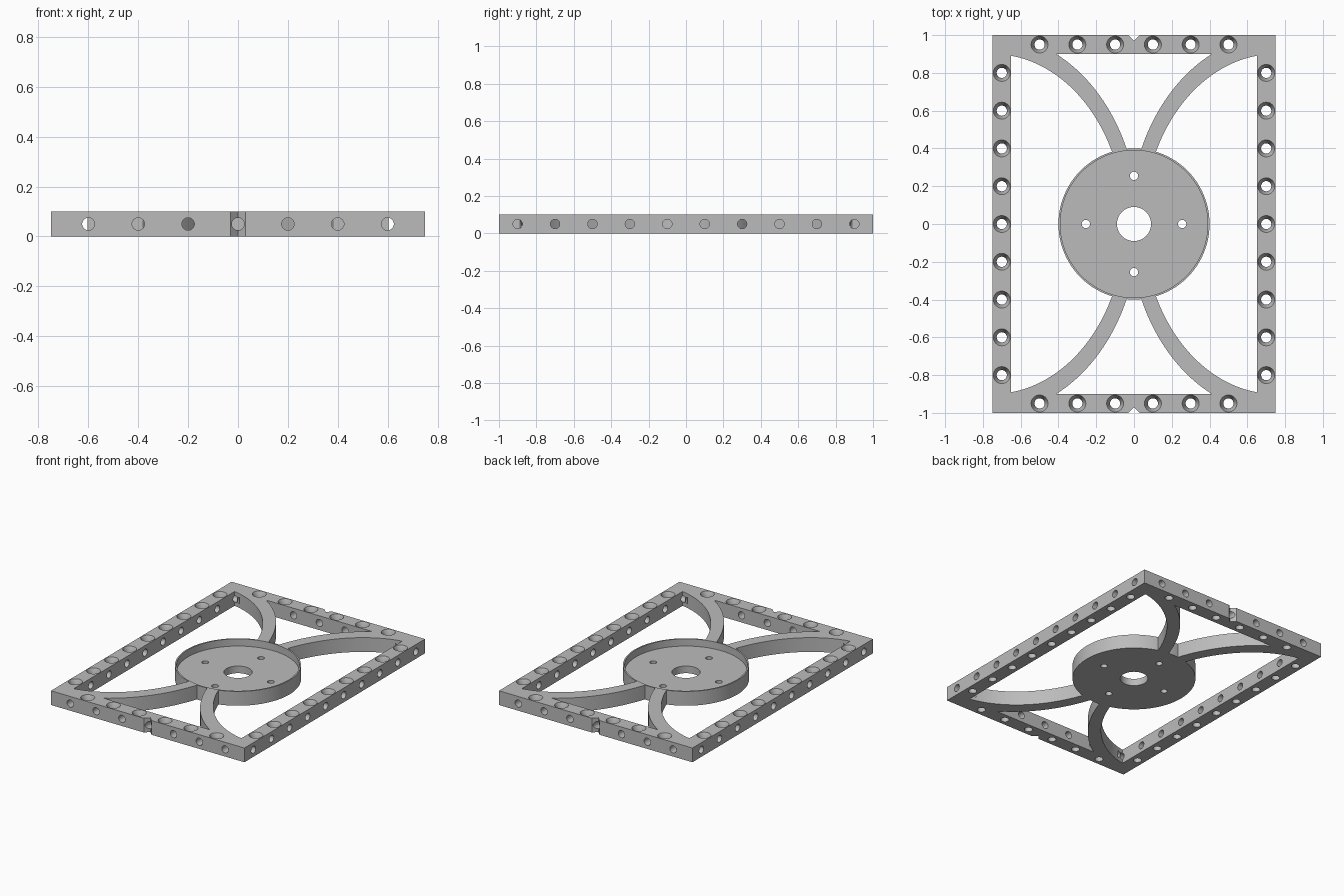
import bpy, bmesh, math
from mathutils import Matrix

if "Cube" in bpy.data.objects:
    bpy.data.objects.remove(bpy.data.objects["Cube"])

H = 0.1          # plate thickness
LONG, SHORT = 1.0, 0.75   # half sizes of the frame
BAR = 0.1        # bar width

grey = bpy.data.materials.new("plain_grey")
grey.use_nodes = True
grey.diffuse_color = (0.5, 0.5, 0.5, 1)
grey.node_tree.nodes["Principled BSDF"].inputs["Base Color"].default_value = (0.5, 0.5, 0.5, 1)


def finish(name, bm):
    bmesh.ops.recalc_face_normals(bm, faces=bm.faces)
    mesh = bpy.data.meshes.new(name)
    bm.to_mesh(mesh)
    bm.free()
    mesh.materials.append(grey)
    obj = bpy.data.objects.new(name, mesh)
    bpy.context.collection.objects.link(obj)
    return obj


def add_prism(bm, points, z0, z1):
    low = [bm.verts.new((x, y, z0)) for x, y in points]
    high = [bm.verts.new((x, y, z1)) for x, y in points]
    bm.faces.new(low[::-1])
    bm.faces.new(high)
    n = len(points)
    for i in range(n):
        j = (i + 1) % n
        bm.faces.new((low[i], low[j], high[j], high[i]))


def rectangle(x, y):
    return [(-x, -y), (x, -y), (x, y), (-x, y)]


def add_lathe(bm, profile, matrix=Matrix(), segments=32, solid=True):
    """Spin (radius, height) rings about z; solid ones get end caps."""
    rings = []
    for r, z in profile:
        angles = [math.tau * k / segments for k in range(segments)]
        rings.append([bm.verts.new(matrix @ Matrix.Translation(
            (r * math.cos(a), r * math.sin(a), z)).translation) for a in angles])
    pairs = list(zip(rings, rings[1:]))
    if solid:
        bm.faces.new(rings[0][::-1])
        bm.faces.new(rings[-1])
    else:
        pairs.append((rings[-1], rings[0]))
    for a, b in pairs:
        for k in range(segments):
            m = (k + 1) % segments
            bm.faces.new((a[k], a[m], b[m], b[k]))


def cut(obj, *cutters):
    bpy.context.view_layer.objects.active = obj
    for cutter in cutters:
        mod = obj.modifiers.new("cut", 'BOOLEAN')
        mod.operation = 'DIFFERENCE'
        mod.solver = 'EXACT'
        mod.object = cutter
        bpy.ops.object.modifier_apply(modifier=mod.name)


# Countersunk screw hole cutters, along all four bars
bm = bmesh.new()
spots = [(s * (SHORT - 0.05), 0.2 * k) for s in (-1, 1) for k in range(-4, 5)]
spots += [(x * s, t * (LONG - 0.05)) for x in (0.1, 0.3, 0.5) for s in (-1, 1) for t in (-1, 1)]
sink = [(0.027, -0.02), (0.027, H - 0.04), (0.045, H), (0.045, H + 0.02)]
for x, y in spots:
    add_lathe(bm, sink, Matrix.Translation((x, y, 0)))
screw_cutter = finish("screw_hole_cutter", bm)

# Sideways hole cutters, entering from each outer face
bm = bmesh.new()
pin = [(0.025, -0.12), (0.025, 0.02)]
for s in (-1, 1):
    for k in range(-3, 4):
        add_lathe(bm, pin, Matrix.Translation((0.2 * k, s * LONG, H / 2))
                  @ Matrix.Rotation(-s * math.pi / 2, 4, 'X'))
    for k in range(-5, 5):
        add_lathe(bm, pin, Matrix.Translation((s * SHORT, 0.2 * k + 0.1, H / 2))
                  @ Matrix.Rotation(s * math.pi / 2, 4, 'Y'))
side_cutter = finish("side_hole_cutter", bm)

# V notch cutters at the middle of the short bars
bm = bmesh.new()
for s in (-1, 1):
    add_prism(bm, [(-0.04, s * 1.01), (0, s * 0.97), (0.04, s * 1.01)], -0.02, H + 0.02)
notch_cutter = finish("notch_cutter", bm)

# Opening of the frame
bm = bmesh.new()
add_prism(bm, rectangle(SHORT - BAR, LONG - BAR), -0.02, H + 0.02)
opening_cutter = finish("opening_cutter", bm)

# Small mounting hole cutters in the hub
bm = bmesh.new()
for x, y in ((1, 0), (-1, 0), (0, 1), (0, -1)):
    add_lathe(bm, [(0.022, -0.02), (0.022, H)], Matrix.Translation((0.255 * x, 0.255 * y, 0)))
hub_cutter = finish("hub_hole_cutter", bm)

# Rectangular frame
bm = bmesh.new()
add_prism(bm, rectangle(SHORT, LONG), 0, H)
frame = finish("frame", bm)
cut(frame, opening_cutter, screw_cutter, notch_cutter, side_cutter)

# Dished round hub
bm = bmesh.new()
add_lathe(bm, [(0.09, 0), (0.4, 0), (0.4, H), (0.39, H), (0.39, 0.05), (0.09, 0.05)],
          segments=96, solid=False)
hub = finish("hub", bm)
cut(hub, hub_cutter)


# Curved arms between two ellipses centred on the long sides
def ellipse_arc(a, b, start, steps=32):
    """Points from the angle start down to where the curve meets the hub rim."""
    def at(t):
        return (SHORT - a * math.cos(t), b * math.sin(t))
    low, high = 0.0, start
    for _ in range(40):
        mid = (low + high) / 2
        if math.hypot(*at(mid)) < 0.396:
            low = mid
        else:
            high = mid
    return [at(start + (low - start) * k / steps) for k in range(steps + 1)]


inner = ellipse_arc(0.7, 0.9, math.acos(BAR / 0.7))
outer = ellipse_arc(0.775, 1.0, math.asin(LONG - BAR))
outline = inner + outer[::-1] + [(SHORT - BAR, LONG - BAR)]
arms = []
for side, sx in (("left", 1), ("right", -1)):
    for end, sy in (("back", 1), ("front", -1)):
        bm = bmesh.new()
        add_prism(bm, [(x * sx, y * sy) for x, y in outline], 0, H)
        arm = finish(f"{end}_{side}_arm", bm)
        cut(arm, side_cutter)
        arms.append(arm)

for cutter in (screw_cutter, side_cutter, notch_cutter, opening_cutter, hub_cutter):
    bpy.data.objects.remove(cutter)

# Smooth the round walls, keep edges sharp
bpy.ops.object.select_all(action='DESELECT')
for obj in [frame, hub] + arms:
    obj.select_set(True)
bpy.context.view_layer.objects.active = frame
bpy.ops.object.shade_smooth_by_angle(angle=math.radians(25))
